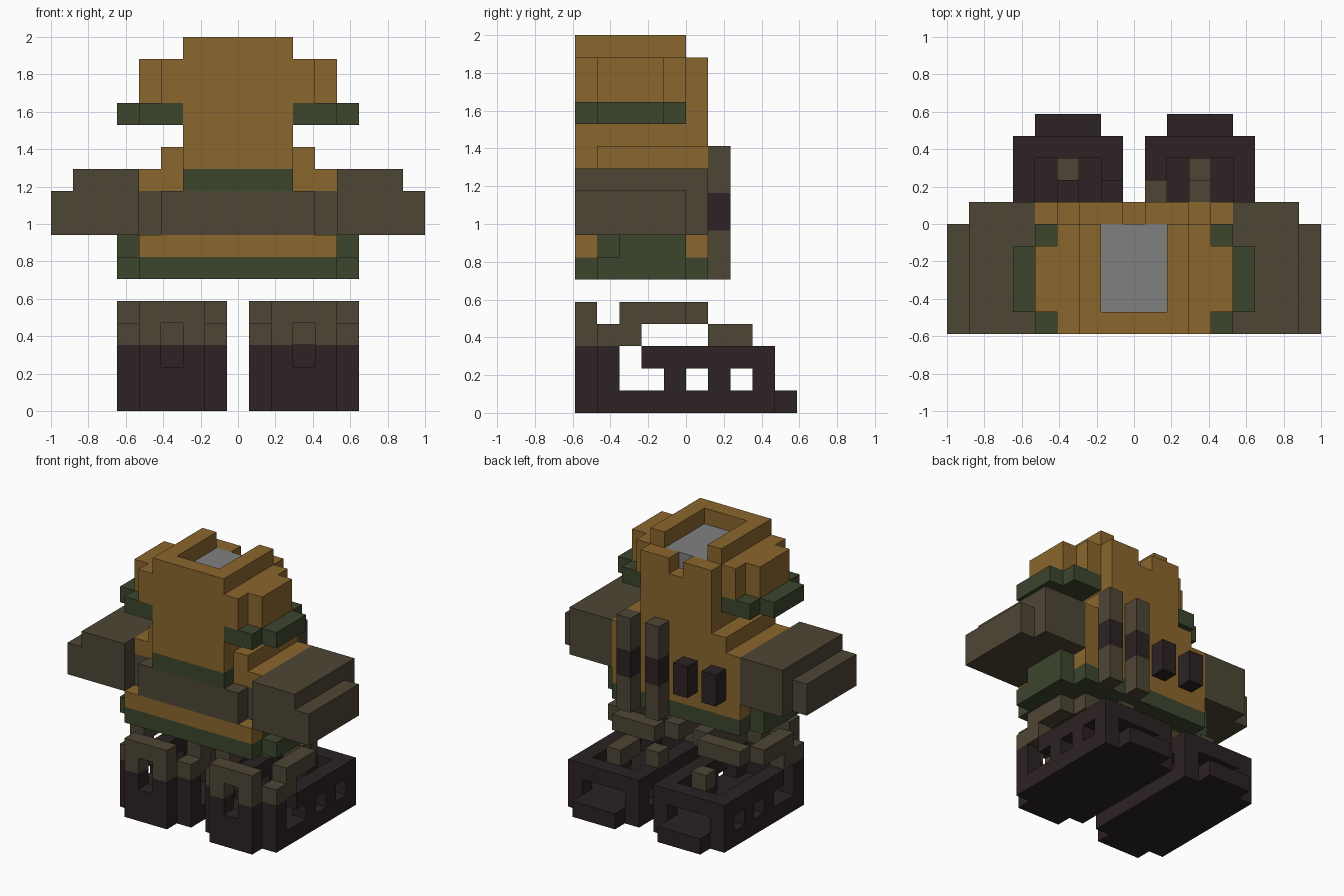
import bpy, bmesh
from mathutils import Vector

U = 2 / 17  # one block

cube = bpy.data.objects.get("Cube")
if cube:
    bpy.data.objects.remove(cube, do_unlink=True)


def material(name, rgb):
    m = bpy.data.materials.new(name)
    m.use_nodes = True
    m.diffuse_color = (*rgb, 1)
    bsdf = next(n for n in m.node_tree.nodes if n.type == 'BSDF_PRINCIPLED')
    bsdf.inputs["Base Color"].default_value = (*rgb, 1)
    bsdf.inputs["Roughness"].default_value = 0.9
    return m


GOLD = material("gold", (.258, .136, .026))
GREEN = material("dark green", (.045, .061, .027))
BROWN = material("drab brown", (.076, .061, .036))
DARK = material("near black", (.025, .016, .017))
GRAY = material("grey", (.216, .216, .216))


def part(name, mat, boxes, mirror=False):
    """Boxes are (x0, x1, y0, y1, z0, z1) in blocks."""
    bm = bmesh.new()
    for b in boxes:
        sides = (1, -1) if mirror else (1,)
        for s in sides:
            lo, hi = Vector(b[0::2]), Vector(b[1::2])
            mid, size = (lo + hi) / 2, hi - lo
            mid.x *= s
            for v in bmesh.ops.create_cube(bm, size=1)["verts"]:
                v.co = (mid + v.co * size) * U
    me = bpy.data.meshes.new(name)
    bm.to_mesh(me)
    bm.free()
    me.materials.append(mat)
    ob = bpy.data.objects.new(name, me)
    bpy.context.collection.objects.link(ob)
    return ob


# Head: column, open crown and notched back wall
part("head", GOLD, [(-2.5, 2.5, -5, 0, 11, 15), (-2.5, 2.5, 0, 1, 11, 15),
                    (-2.5, 2.5, -5, -4, 15, 17)])
part("crown_sides", GOLD, [(1.5, 2.5, -4, 0, 15, 17), (.5, 2.5, 0, 1, 15, 16)], True)
part("crown_floor", GRAY, [(-1.5, 1.5, -4, 0, 15, 16)])
part("head_bumps", GOLD, [(2.5, 3.5, -5, 0, 14, 16), (3.5, 4.5, -4, -1, 14, 16)], True)
part("brim", GREEN, [(2.5, 4.5, -5, 0, 13, 14), (4.5, 5.5, -4, -1, 13, 14)], True)

# Torso
part("shoulders", GOLD, [(2.5, 3.5, -4, 1, 11, 12)], True)
part("torso", GOLD, [(-4.5, 4.5, -4, 1, 10, 11), (-4.5, 4.5, -3, 1, 8, 10)])
part("collar", GREEN, [(-2.5, 2.5, -5, -4, 10, 11)])
part("chest_band", BROWN, [(-3.5, 3.5, -5, -4, 8, 10), (-4.5, 4.5, -4, -3, 8, 10)])
part("waist", GOLD, [(-4.5, 4.5, -5, -4, 7, 8), (-4.5, 4.5, 0, 1, 7, 8)])
part("belt", GREEN, [(-4.5, 4.5, -5, 1, 6, 7), (-4.5, 4.5, -4, 0, 7, 8)])
part("belt_sides", GREEN, [(4.5, 5.5, -4, 0, 6, 7), (4.5, 5.5, -3, 0, 7, 8)], True)
part("arms", BROWN, [(4.5, 7.5, -5, 1, 8, 11), (7.5, 8.5, -5, 0, 8, 10)], True)

# Rods and stubs on the back
LOW, HIGH = 8.2, 9.9
rods = [(.5, 1.5), (2.5, 3.5)]
part("back_rods", BROWN, [(a, b, 1, 2, *z) for a, b in rods for z in ((6, LOW), (HIGH, 12))])
part("rod_grips", DARK, [(a, b, 1, 2, LOW, HIGH) for a, b in rods])
part("back_stubs", DARK, [(-b, -a, 1, 2, 8, 10) for a, b in rods])

# Boots: sole, front plate, back wall with window
part("boot_soles", DARK, [(.5, 5.5, -4, 4, 0, 1), (1.5, 4.5, -5, -4, 0, 1),
                          (1.5, 4.5, 4, 5, 0, 1)], True)
part("boot_front_plates", DARK, [(1.5, 4.5, -5, -4, 1, 2), (1.5, 2.5, -5, -4, 2, 3),
                                 (3.5, 4.5, -5, -4, 2, 3)], True)
part("boot_front_tops", BROWN, [(1.5, 2.5, -5, -4, 3, 4), (3.5, 4.5, -5, -4, 3, 4),
                                (1.5, 4.5, -5, -4, 4, 5)], True)
part("boot_back_walls", DARK, [(1.5, 4.5, 3, 4, 2, 3)], True)

# Boot side walls with openings, and the straps arching over them
walls, straps = [], []
for a in (.5, 4.5):
    b = a + 1
    walls += [(a, b, -4, -3, 1, 3), (a, b, -2, 4, 2, 3)]
    walls += [(a, b, y, y + 1, 1, 2) for y in (-1, 1, 3)]
    straps += [(a, b, -4, -2, 3, 4), (a, b, -3, 0, 4, 5)]
part("boot_side_walls", DARK, walls, True)
part("boot_straps", BROWN, straps + [(1.5, 4.5, 0, 1, 4, 5)], True)

# Heel pegs rising out of the boots
part("heel_pegs", BROWN, [(2.5, 3.5, 2, 3, 3, 4)], True)
part("heel_peg_bases", DARK, [(2.5, 3.5, 2, 3, 2, 3)], True)
part("left_heel_link", BROWN, [(2.5, 3.5, 1, 2, 3, 4), (.5, 1.5, 1, 2, 3, 4)])
